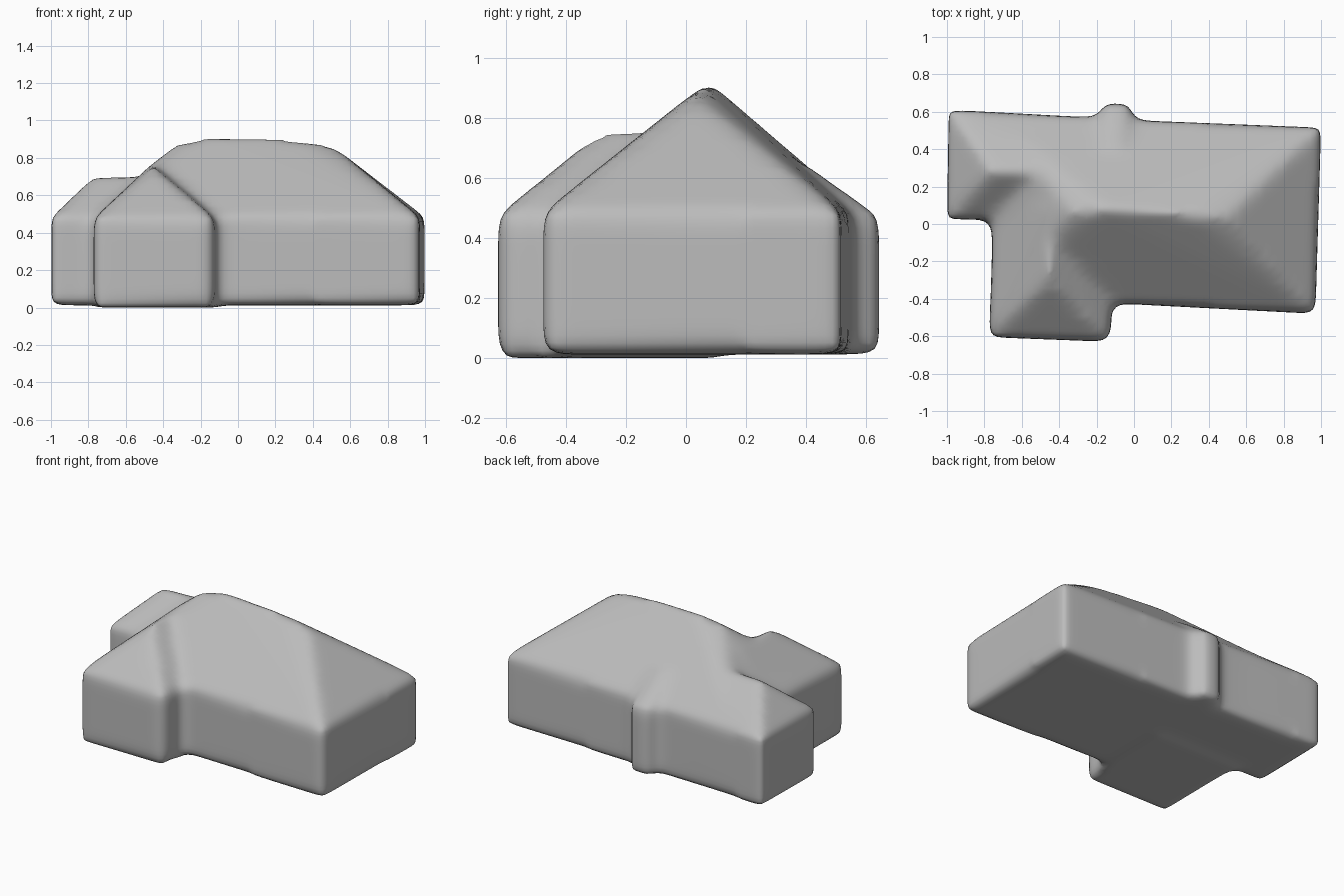
import bpy
import bmesh

cube = bpy.data.objects.get("Cube")
if cube:
    bpy.data.objects.remove(cube, do_unlink=True)

bm = bmesh.new()


def hipped_block(footprint, base, eave, ridge):
    """Closed block: upright walls over a footprint, topped by a hipped roof."""
    points = [(x, y, z) for z in (base, eave) for x, y in footprint] + ridge
    verts = [bm.verts.new(p) for p in points]
    hull = bmesh.ops.convex_hull(bm, input=verts)
    spare = {v for v in hull["geom_interior"] + hull["geom_unused"]
             if isinstance(v, bmesh.types.BMVert)}
    if spare:
        bmesh.ops.delete(bm, geom=list(spare), context="VERTS")


# Main hall, hipped at both ends
hipped_block([(-0.76, -0.39), (0.97, -0.48), (1.0, 0.515), (-0.76, 0.585)],
             0.012, 0.485,
             [(-0.33, 0.06, 0.875), (-0.16, 0.08, 0.92),
              (0.3, 0.05, 0.905), (0.5, 0.04, 0.87)])

# Rear corner wing
hipped_block([(-1.0, 0.025), (0.0, 0.025), (0.0, 0.56), (-0.99, 0.61)],
             0.012, 0.48,
             [(-0.76, 0.28, 0.71), (-0.2, 0.28, 0.72)])

# Front wing
hipped_block([(-0.775, -0.605), (-0.125, -0.63), (-0.1, 0.1), (-0.75, 0.1)],
             0.0, 0.475,
             [(-0.45, -0.29, 0.75), (-0.45, 0.1, 0.78)])

# Shallow rib up the back wall, dying into the roof slope
hipped_block([(-0.27, 0.4), (0.05, 0.4), (-0.03, 0.645), (-0.16, 0.645)],
             0.012, 0.47,
             [(-0.14, 0.4, 0.645), (-0.06, 0.4, 0.645)])

bmesh.ops.recalc_face_normals(bm, faces=bm.faces)
mesh = bpy.data.meshes.new("house_shell")
bm.to_mesh(mesh)
bm.free()
house = bpy.data.objects.new("house_shell", mesh)
bpy.context.collection.objects.link(house)

# Plain grey
grey = bpy.data.materials.new("plain_grey")
grey.use_nodes = True
colour = (0.5, 0.5, 0.5, 1.0)
grey.diffuse_color = colour
grey.node_tree.nodes["Principled BSDF"].inputs["Base Color"].default_value = colour
mesh.materials.append(grey)

# Fuse the blocks into one skin and soften every edge
fuse = house.modifiers.new("fuse", "REMESH")
fuse.mode = "VOXEL"
fuse.voxel_size = 0.03
fuse.use_smooth_shade = True
soften = house.modifiers.new("soften", "SMOOTH")
soften.factor = 0.5
soften.iterations = 12
